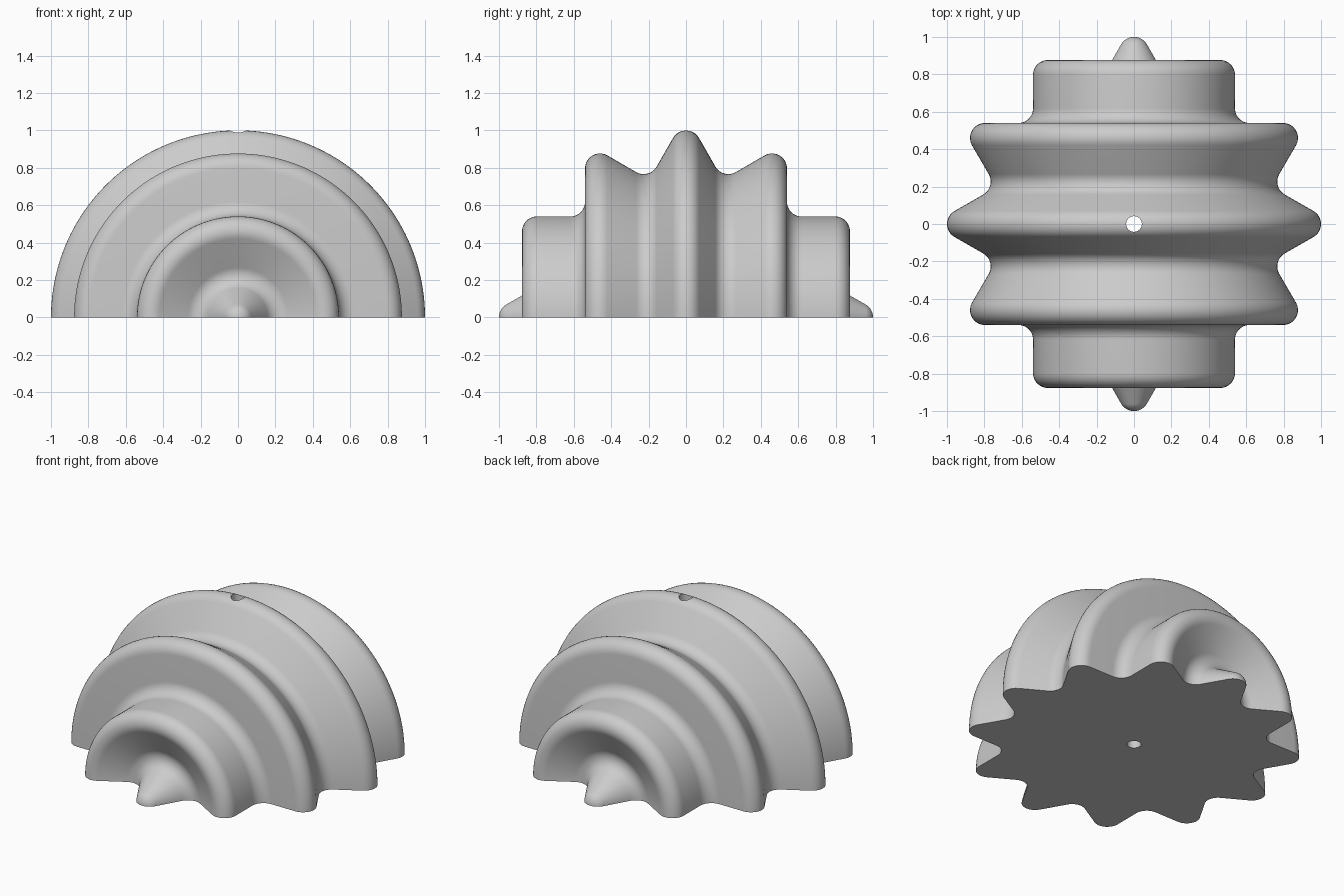
import bpy
import bmesh
from math import radians, sin, cos, pi
from mathutils import Vector, Matrix

cube = bpy.data.objects.get("Cube")
if cube:
    bpy.data.objects.remove(cube, do_unlink=True)

TEETH = 12
ROUND = 0.08       # radius of tips and valleys
TIP_CENTRE = 0.92
VALLEY_CENTRE = 0.876
ARC_STEPS = 10
SWEEP_STEPS = 96
HOLE = 0.042

grey = bpy.data.materials.new("plain grey")
grey.use_nodes = True
colour = (0.6, 0.6, 0.6, 1)
grey.diffuse_color = colour
grey.node_tree.nodes["Principled BSDF"].inputs["Base Color"].default_value = colour


def arc(angle, centre, start, end):
    """Rounded corner centred on a ray; angles run from the +r axis toward +y."""
    points = []
    for i in range(ARC_STEPS + 1):
        a = angle + radians(start + (end - start) * i / ARC_STEPS)
        points.append((centre * sin(angle) + ROUND * sin(a),
                       centre * cos(angle) + ROUND * cos(a)))
    return points


# Half outline of the star: rounded teeth joined by filleted valleys
quarter = TEETH // 4
pitch = 2 * pi / TEETH
outline = []
for k in range(-quarter, quarter + 1):
    first = 0 if k == -quarter else -60
    last = 0 if k == quarter else 60
    outline += arc(k * pitch, TIP_CENTRE, first, last)
    if k < quarter:
        outline += arc((k + 0.5) * pitch, VALLEY_CENTRE, 180 + 45, 180 - 45)

# Turn the outline half a revolution about the y axis, then close the flat base
bm = bmesh.new()
verts = [bm.verts.new((r, y, 0)) for y, r in outline]
edges = [bm.edges.new(pair) for pair in zip(verts, verts[1:])]
bmesh.ops.spin(bm, geom=verts + edges, cent=(0, 0, 0), axis=(0, -1, 0),
               angle=pi, steps=SWEEP_STEPS, use_duplicate=False)
bmesh.ops.remove_doubles(bm, verts=bm.verts[:], dist=0.0001)
bmesh.ops.contextual_create(bm, geom=[e for e in bm.edges if e.is_boundary])
bmesh.ops.recalc_face_normals(bm, faces=bm.faces[:])
mesh = bpy.data.meshes.new("ridged_half_dome")
bm.to_mesh(mesh)
bm.free()
dome = bpy.data.objects.new("ridged_half_dome", mesh)
mesh.materials.append(grey)
bpy.context.collection.objects.link(dome)

# Narrow vertical bore through the centre
bpy.ops.mesh.primitive_cylinder_add(vertices=32, radius=HOLE, depth=3)
cutter = bpy.context.object
cutter.name = "bore_cutter"
cutter.hide_render = True
cutter.data.materials.append(grey)
bore = dome.modifiers.new("bore", 'BOOLEAN')
bore.operation = 'DIFFERENCE'
bore.solver = 'EXACT'
bore.object = cutter

bpy.ops.object.select_all(action='DESELECT')
dome.select_set(True)
bpy.context.view_layer.objects.active = dome
bpy.ops.object.modifier_apply(modifier=bore.name)
bpy.data.objects.remove(cutter, do_unlink=True)
bpy.ops.object.shade_smooth_by_angle(angle=radians(35))
